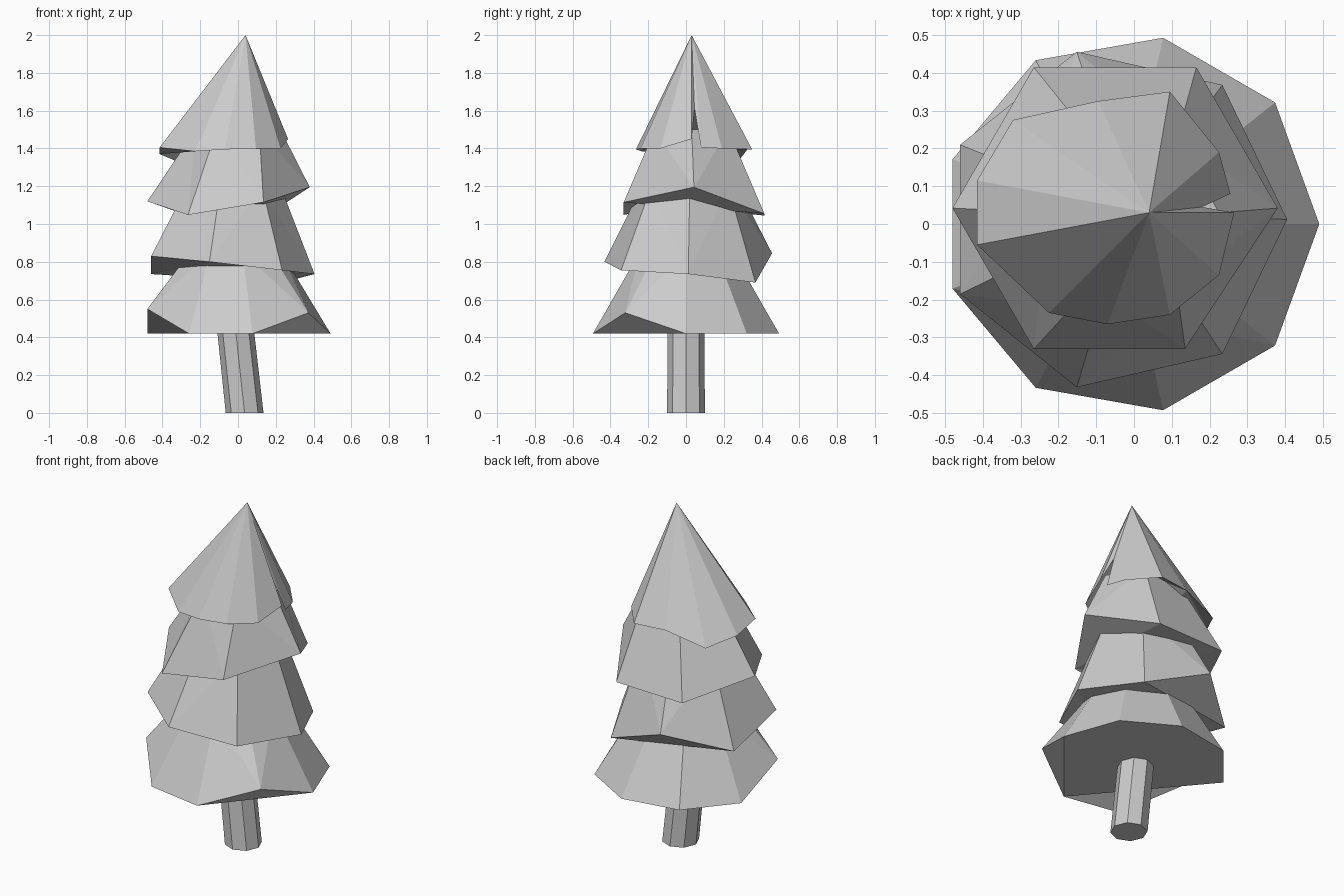
import bpy, bmesh
from math import cos, sin, tau

if "Cube" in bpy.data.objects:
    bpy.data.objects.remove(bpy.data.objects["Cube"])


def ring(n, r, cx, cy, z):
    """Regular n-gon; z is one height or a height per corner."""
    zs = z if isinstance(z, (list, tuple)) else [z] * n
    return [(cx + r * cos(tau * i / n), cy + r * sin(tau * i / n), zs[i])
            for i in range(n)]


def loft(name, low, high):
    """Closed solid between two rings, or from a ring to a single apex."""
    bm = bmesh.new()
    a = [bm.verts.new(p) for p in low]
    b = [bm.verts.new(p) for p in high]
    n = len(a)
    for i in range(n):
        j = (i + 1) % n
        if len(b) == 1:
            bm.faces.new((a[i], a[j], b[0]))
        else:
            bm.faces.new((a[i], a[j], b[j], b[i]))
    bm.faces.new(a[::-1])
    if len(b) > 1:
        bm.faces.new(b)
    # triangulate the uneven caps and sides
    bmesh.ops.triangulate(bm, faces=bm.faces[:])
    bmesh.ops.recalc_face_normals(bm, faces=bm.faces[:])
    me = bpy.data.meshes.new(name)
    bm.to_mesh(me)
    bm.free()
    ob = bpy.data.objects.new(name, me)
    bpy.context.collection.objects.link(ob)
    return ob


# leaning trunk
loft("trunk", ring(8, 0.1, 0.035, 0, 0), ring(8, 0.097, -0.022, 0, 0.52))

# lowest branch tier, two corners lifted
loft("branches_bottom",
     ring(9, 0.5, -0.01, 0, [0.42, 0.42, 0.42, 0.42, 0.42, 0.55, 0.42, 0.42, 0.53]),
     ring(9, 0.25, -0.02, 0, 0.85))

# second branch tier
loft("branches_lower",
     ring(7, 0.455, -0.05, 0.012, [0.735, 0.69, 0.845, 0.735, 0.83, 0.80, 0.755]),
     ring(7, 0.26, -0.035, 0.02, 1.2))

# third branch tier
mid = ring(6, 0.43, -0.05, 0.042, [1.195, 1.055, 1.045, 1.12, 1.048, 1.115])
mid[5] = (0.135, -0.33, 1.115)
loft("branches_upper", mid, ring(6, 0.225, 0.0, 0.03, 1.5))

# treetop: lopsided cone with a narrow slit on the right side
tip_outline = [(0.265, 0.03, 1.45), (0.18, 0.045, 1.61), (0.255, 0.08, 1.405),
               (0.225, 0.19, 1.40), (0.095, 0.35, 1.395), (-0.095, 0.325, 1.395),
               (-0.32, 0.275, 1.33), (-0.415, 0.115, 1.37), (-0.415, -0.055, 1.405),
               (-0.225, -0.235, 1.385), (-0.07, -0.265, 1.395),
               (0.095, -0.24, 1.40), (0.225, -0.135, 1.40)]
loft("treetop", tip_outline, [(0.04, 0.03, 2.0)])
